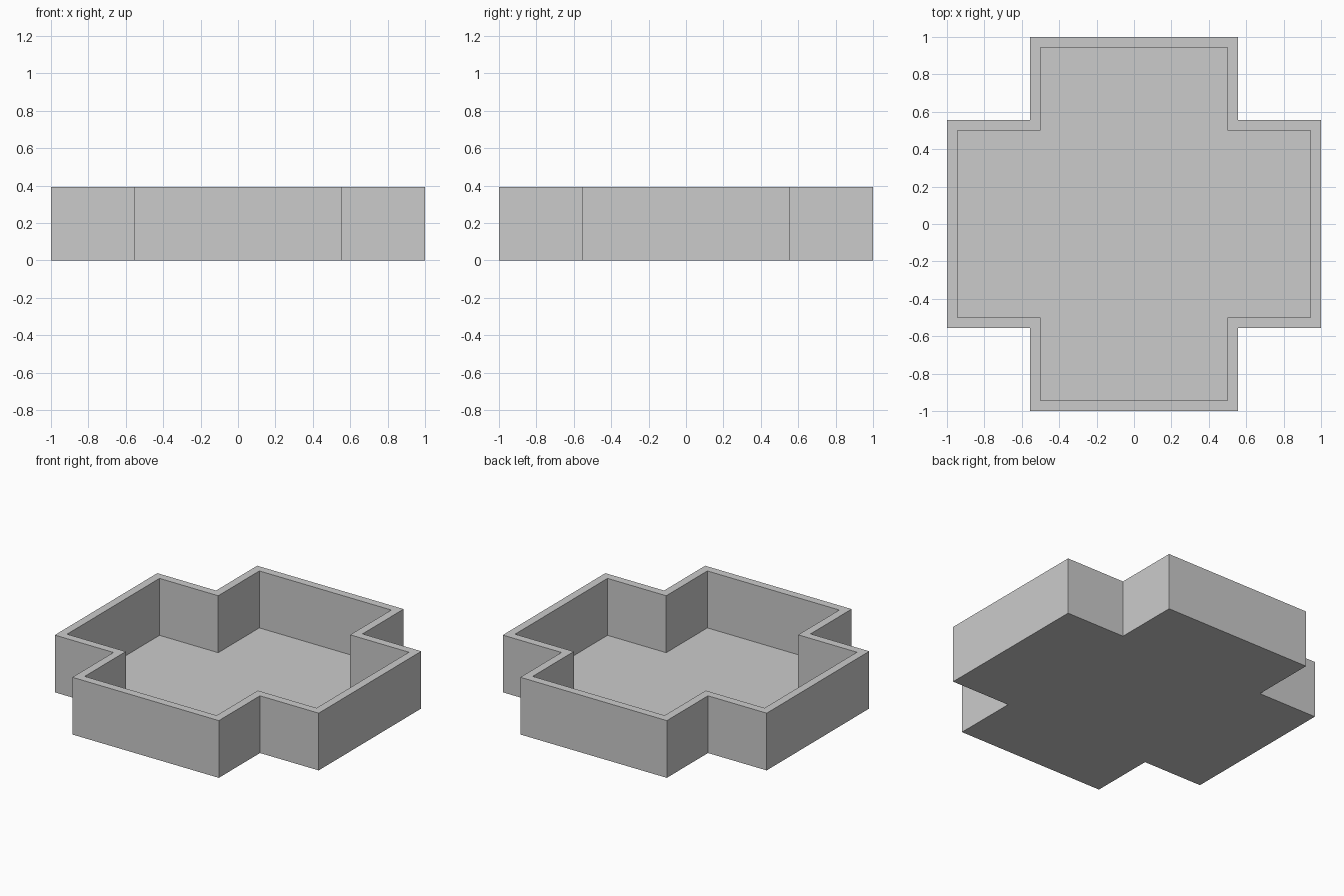
import bpy
import bmesh

if "Cube" in bpy.data.objects:
    bpy.data.objects.remove(bpy.data.objects["Cube"])

ARM, REACH, WALL = 0.555, 1.0, 0.055
HEIGHT, FLOOR = 0.392, 0.002


def cross_loop(bm, arm, reach, z):
    """Twelve-point plus outline: one arm rotated in quarter turns."""
    pts = []
    x1, y1 = reach, -arm
    corner = [(arm, -arm), (reach, -arm), (reach, arm)]
    for _ in range(4):
        pts += corner
        corner = [(-y, x) for x, y in corner]
    return [bm.verts.new((x, y, z)) for x, y in pts]


def bridge(bm, a, b):
    for i in range(len(a)):
        j = (i + 1) % len(a)
        bm.faces.new((a[i], a[j], b[j], b[i]))


bm = bmesh.new()
# Outer shell, rim, inner walls
loops = [
    cross_loop(bm, ARM, REACH, 0),
    cross_loop(bm, ARM, REACH, HEIGHT),
    cross_loop(bm, ARM - WALL, REACH - WALL, HEIGHT),
    cross_loop(bm, ARM - WALL, REACH - WALL, FLOOR),
]
for lower, upper in zip(loops, loops[1:]):
    bridge(bm, lower, upper)
# Underside and very thin tray floor
bm.faces.new(loops[0][::-1])
bm.faces.new(loops[-1])
bmesh.ops.recalc_face_normals(bm, faces=bm.faces)

mesh = bpy.data.meshes.new("cross_tray")
bm.to_mesh(mesh)
bm.free()
tray = bpy.data.objects.new("cross_tray", mesh)
bpy.context.collection.objects.link(tray)
